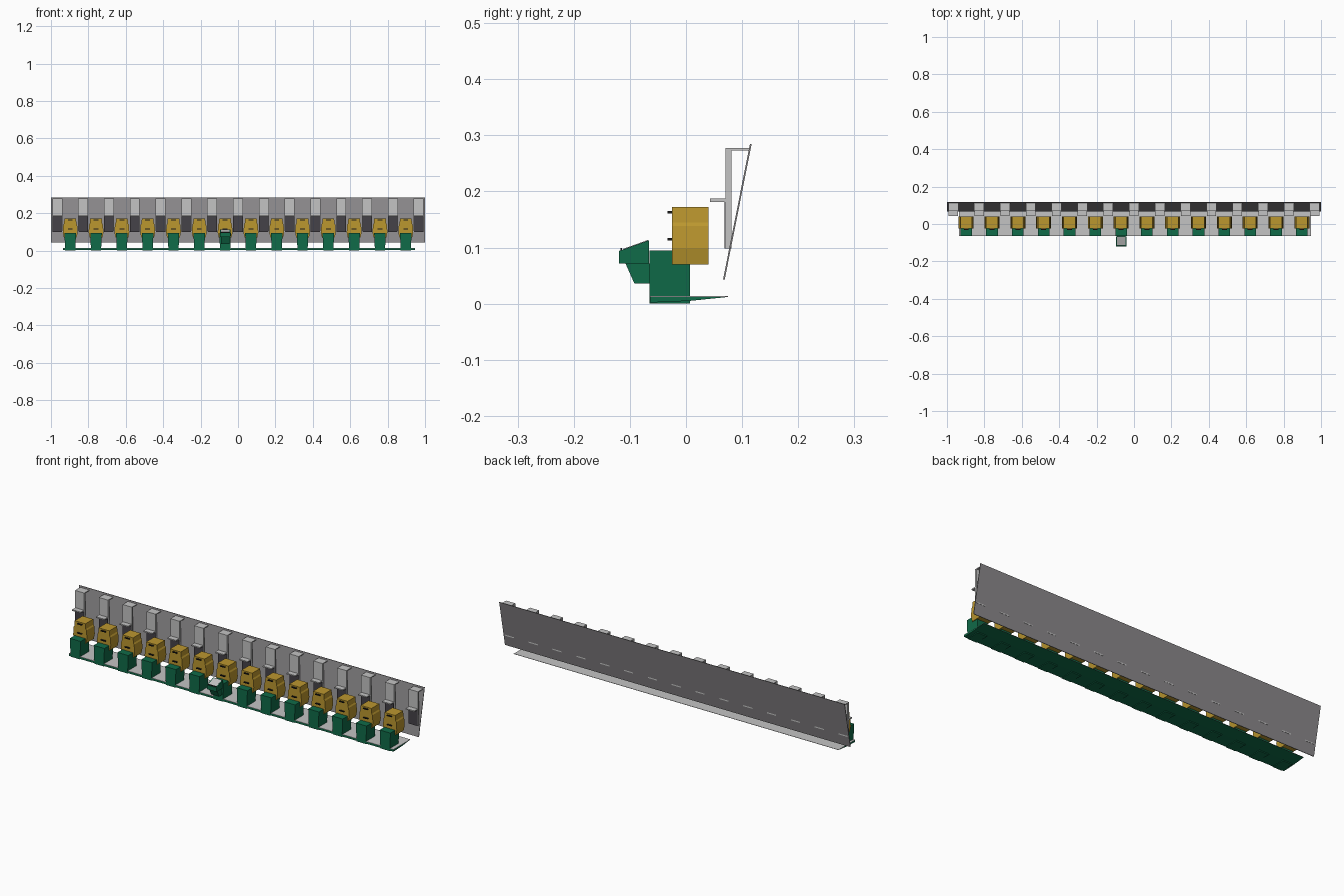
import bpy, bmesh, math

if "Cube" in bpy.data.objects:
    bpy.data.objects.remove(bpy.data.objects["Cube"])


def material(name, r, g, b):
    m = bpy.data.materials.new(name)
    m.diffuse_color = (r, g, b, 1)
    m.use_nodes = True
    m.node_tree.nodes["Principled BSDF"].inputs["Base Color"].default_value = m.diffuse_color
    return m


GREEN = material("green", 0.005, 0.145, 0.065)
GOLD = material("gold", 0.50, 0.31, 0.028)
LIGHT = material("light grey", 0.55, 0.55, 0.55)
MID = material("mid grey", 0.26, 0.25, 0.26)
DARK = material("dark grey", 0.06, 0.055, 0.065)
BLACK = material("black", 0.01, 0.01, 0.01)


def prism(name, profile, lo, hi, mat, axis="x"):
    """Extrude a closed 2D profile along x (profile is y,z) or y (profile is x,z)."""
    bm = bmesh.new()
    if axis == "x":
        rings = [[bm.verts.new((t, a, b)) for a, b in profile] for t in (lo, hi)]
    else:
        rings = [[bm.verts.new((a, t, b)) for a, b in profile] for t in (lo, hi)]
    n = len(profile)
    bm.faces.new(rings[0])
    bm.faces.new(rings[1])
    for i in range(n):
        j = (i + 1) % n
        bm.faces.new((rings[0][i], rings[0][j], rings[1][j], rings[1][i]))
    bmesh.ops.recalc_face_normals(bm, faces=bm.faces)
    mesh = bpy.data.meshes.new(name)
    bm.to_mesh(mesh)
    bm.free()
    mesh.materials.append(mat)
    ob = bpy.data.objects.new(name, mesh)
    bpy.context.collection.objects.link(ob)
    return ob


def box(name, x, w, y0, y1, z0, z1, mat):
    return prism(name, [(y0, z0), (y1, z0), (y1, z1), (y0, z1)], x - w / 2, x + w / 2, mat)


def mirrored(x, half):
    """Symmetric x,z profile from (half width, height) pairs, bottom to top."""
    return [(x + w, z) for w, z in half] + [(x - w, z) for w, z in reversed(half)]


# leaning back panel
prism("back_panel", [(0.066, 0.043), (0.069, 0.043), (0.117, 0.285), (0.114, 0.285)], -1, 1, MID)

# floor wedge with its pale top sheet
prism("floor_wedge", [(-0.064, 0.002), (0.007, 0.005), (0.075, 0.012), (-0.064, 0.012)],
      -0.935, 0.945, GREEN)
prism("floor_sheet", [(-0.064, 0.012), (0.075, 0.012), (0.075, 0.0135), (-0.064, 0.0135)],
      -0.935, 0.945, LIGHT)

# row of pedestals carrying cabinets
STEP = 0.138
for i in range(14):
    x = (i - 6.5) * STEP
    prism("pedestal", mirrored(x, [(0.027, 0.0), (0.031, 0.095)]), -0.065, 0.0075, GREEN, "y")
    prism("cabinet", mirrored(x, [(0.034, 0.07), (0.040, 0.098), (0.037, 0.138),
                                  (0.033, 0.145), (0.031, 0.172)]), -0.025, 0.04, GOLD, "y")
    for z in (0.115, 0.163):
        box("cabinet_handle", x, 0.026, -0.033, -0.025, z - 0.002, z + 0.002, BLACK)

# posts hooked over the panel, each with a shelf and a dark lower plate
for i in range(15):
    x = (i - 7) * STEP
    prism("post", [(0.070, 0.098), (0.081, 0.098), (0.081, 0.273), (0.114, 0.273),
                   (0.114, 0.277), (0.070, 0.277)], x - 0.0265, x + 0.0265, LIGHT)
    box("post_plate", x, 0.051, 0.0685, 0.070, 0.098, 0.181, DARK)
    box("post_shelf", x, 0.05, 0.043, 0.070, 0.181, 0.187, LIGHT)

# lectern on the front of one pedestal
LX = -0.5 * STEP
prism("lectern_bracket", [(-0.108, 0.072), (-0.092, 0.036), (-0.065, 0.036), (-0.065, 0.072)],
      LX - 0.023, LX + 0.023, GREEN)
prism("lectern_desk", [(-0.119, 0.072), (-0.066, 0.072), (-0.066, 0.113), (-0.119, 0.094)],
      LX - 0.028, LX + 0.028, GREEN)
prism("lectern_top", [(-0.112, 0.0965), (-0.068, 0.1123), (-0.068, 0.1135), (-0.112, 0.0977)],
      LX - 0.023, LX + 0.023, LIGHT)
box("lectern_lip", LX, 0.046, -0.117, -0.114, 0.094, 0.099, BLACK)
